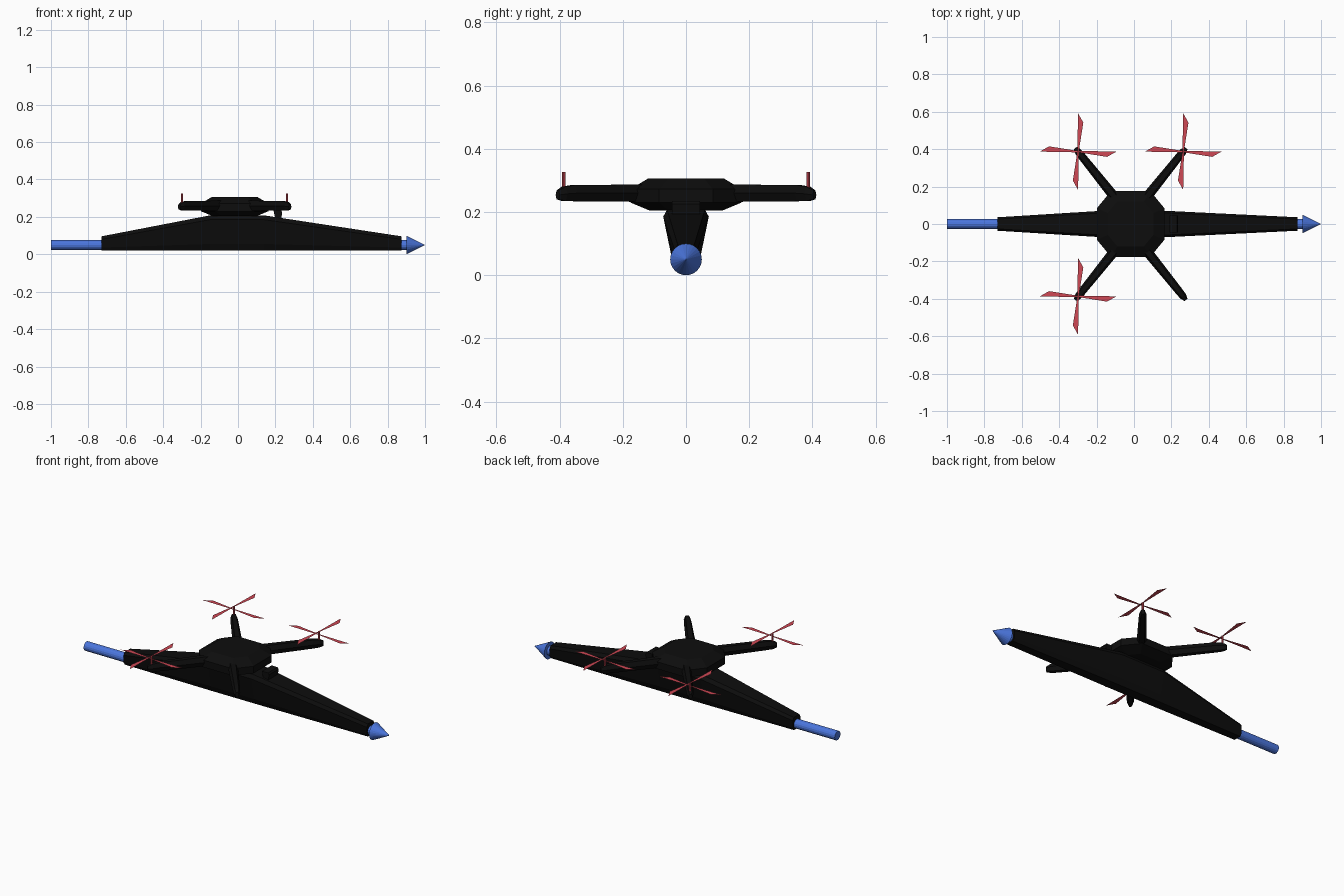
import bpy, math
from mathutils import Vector

if "Cube" in bpy.data.objects:
    bpy.data.objects.remove(bpy.data.objects["Cube"])


def material(name, rgb):
    m = bpy.data.materials.new(name)
    m.diffuse_color = (*rgb, 1)
    m.use_nodes = True
    m.node_tree.nodes["Principled BSDF"].inputs["Base Color"].default_value = m.diffuse_color
    return m


BLACK = material("matte_black", (0.004, 0.004, 0.004))
BLUE = material("blue", (0.07, 0.18, 0.72))
RED = material("red", (0.62, 0.065, 0.09))
CX = -0.018   # drone centre in x


def add_mesh(name, verts, faces, mat):
    me = bpy.data.meshes.new(name)
    me.from_pydata(verts, [], faces)
    me.materials.append(mat)
    ob = bpy.data.objects.new(name, me)
    bpy.context.collection.objects.link(ob)
    bpy.ops.object.select_all(action='DESELECT')
    ob.select_set(True)
    bpy.context.view_layer.objects.active = ob
    if len(faces) > 2:
        bpy.ops.object.mode_set(mode='EDIT')
        bpy.ops.mesh.select_all(action='SELECT')
        bpy.ops.mesh.normals_make_consistent(inside=False)
        bpy.ops.object.mode_set(mode='OBJECT')
    return ob


def loft(name, rings, mat):
    """Skin equal-length rings and cap both ends."""
    n, k = len(rings[0]), len(rings)
    faces = [(r * n + i, r * n + (i + 1) % n, (r + 1) * n + (i + 1) % n, (r + 1) * n + i)
             for r in range(k - 1) for i in range(n)]
    faces += [tuple(range(n)), tuple(range((k - 1) * n, k * n))]
    return add_mesh(name, [p for ring in rings for p in ring], faces, mat)


def cone(name, r1, r2, length, loc, rot, mat, sides=16):
    bpy.ops.mesh.primitive_cone_add(vertices=sides, radius1=r1, radius2=r2, depth=length,
                                    location=loc, rotation=rot)
    ob = bpy.context.object
    ob.name = name
    ob.data.materials.append(mat)
    return ob


# blue carried shaft with pointed tip
ALONG_X = (0, math.pi / 2, 0)
cone("blue_rod", 0.027, 0.027, 1.9, (-0.05, 0, 0.05), ALONG_X, BLUE)
cone("blue_tip", 0.05, 0, 0.1, (0.95, 0, 0.05), ALONG_X, BLUE, 24)


# long tapered keel around the rod
def keel_ring(x, half):
    return [(x, y, z) for y, z in half] + [(x, -y, z) for y, z in reversed(half)]


end = [(0.024, 0.02), (0.036, 0.036), (0.036, 0.08), (0.026, 0.096)]
mid = [(0.03, 0.02), (0.045, 0.055), (0.072, 0.185), (0.06, 0.208)]
loft("keel", [keel_ring(-0.73, end), keel_ring(-0.15, mid),
              keel_ring(0.14, mid), keel_ring(0.875, end)], BLACK)

# chamfered eight-sided hub
plan = [(0.105, 0.176), (-0.105, 0.176), (-0.18, 0.085), (-0.18, -0.085),
        (-0.105, -0.176), (0.105, -0.176), (0.18, -0.085), (0.18, 0.085)]
loft("hub", [[(CX + x * s, y * s, z) for x, y in plan]
             for s, z in ((0.66, 0.205), (1, 0.23), (1, 0.272), (0.68, 0.306))], BLACK)

# small sensor block below the hub on the nose side
loft("nose_sensor", [[(x, sy * 0.045, z) for x, z in ((0.19, 0.235), (0.23, 0.235),
                     (0.236, 0.225), (0.232, 0.19), (0.2, 0.185))] for sy in (-1, 1)], BLACK)


# arms: hexagonal section swept outward, rounded at the tip
def arm(name, sx, sy):
    a, b = Vector((0.075, 0.13, 0)), Vector((0.296, 0.406, 0))
    d = (b - a).normalized()
    side = Vector((-d.y, d.x, 0))
    rings = []
    for t, w, lo, hi in ((0, 0.027, 0.232, 0.287), (0.82, 0.021, 0.234, 0.285),
                         (0.93, 0.019, 0.235, 0.28), (1, 0.01, 0.24, 0.268)):
        c, m = a.lerp(b, t), (lo + hi) / 2
        ring = []
        for u, z in ((-1, m), (-0.55, lo), (0.55, lo), (1, m), (0.55, hi), (-0.55, hi)):
            p = c + side * (u * w)
            ring.append((CX + sx * p.x, sy * p.y, z))
        rings.append(ring)
    loft(name, rings, BLACK)


# rotors: two flat crossed propellers on a thin shaft
def rotor(name, x, y):
    cone(name + "_shaft", 0.0055, 0.0055, 0.055, (x, y, 0.2985), (0, 0, 0), RED, 8)
    blade = [(0.003, -0.004), (0.155, -0.028), (0.205, 0), (0.003, 0.004)]
    verts, faces = [], []
    for k in range(4):
        c, s = round(math.cos(k * math.pi / 2)), round(math.sin(k * math.pi / 2))
        z = 0.325 if k % 2 else 0.308
        faces.append(tuple(range(len(verts), len(verts) + 4)))
        verts += [(x + u * c - v * s, y + u * s + v * c, z) for u, v in blade]
    add_mesh(name + "_blades", verts, [f for f in faces], RED)


for sx, sy, label in ((-1, -1, "front_left"), (1, -1, "front_right"),
                      (-1, 1, "back_left"), (1, 1, "back_right")):
    arm(label + "_arm", sx, sy)
    if label != "front_right":   # this rotor is missing
        rotor(label + "_rotor", CX + sx * 0.281, sy * 0.387)
